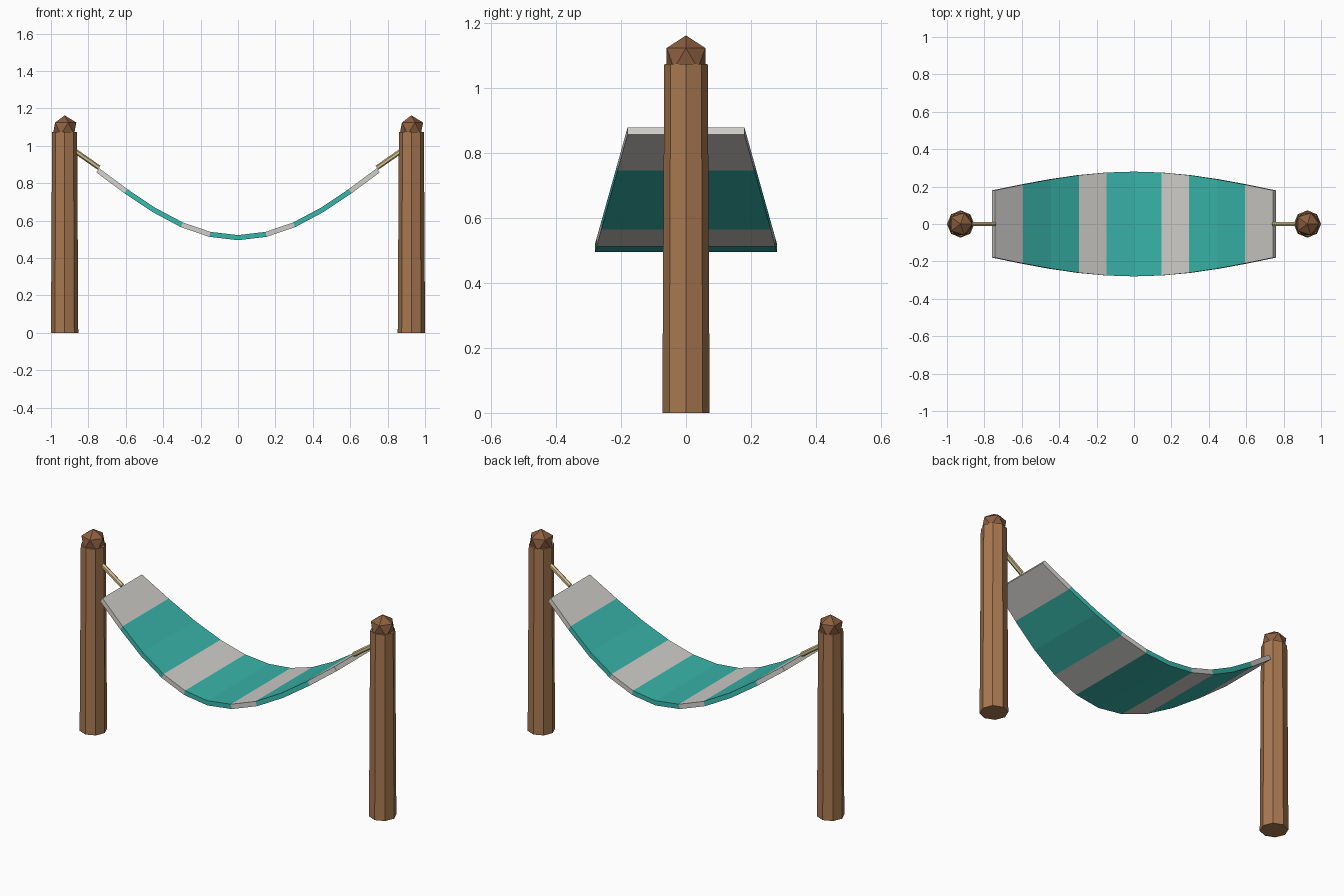
import bpy, bmesh, math
from mathutils import Vector

if "Cube" in bpy.data.objects:
    bpy.data.objects.remove(bpy.data.objects["Cube"])


def material(name, rgb):
    # sRGB 0-255 to linear
    lin = [(c / 255 / 12.92) if c < 10 else ((c / 255 + 0.055) / 1.055) ** 2.4 for c in rgb]
    m = bpy.data.materials.new(name)
    m.diffuse_color = (*lin, 1)
    m.use_nodes = True
    m.node_tree.nodes["Principled BSDF"].inputs["Base Color"].default_value = m.diffuse_color
    return m


wood = material("post wood", (168, 120, 80))
dark_wood = material("cap wood", (140, 95, 64))
rope_mat = material("rope tan", (212, 192, 142))
teal = material("teal cloth", (56, 180, 169))
pale = material("pale cloth", (206, 204, 200))


def finish(name, bm, mats):
    mesh = bpy.data.meshes.new(name)
    bm.normal_update()
    bm.to_mesh(mesh)
    bm.free()
    for m in mats:
        mesh.materials.append(m)
    ob = bpy.data.objects.new(name, mesh)
    bpy.context.collection.objects.link(ob)
    return ob


def cone(name, start, end, r1, r2, sides, mat):
    start, end = Vector(start), Vector(end)
    axis = end - start
    bm = bmesh.new()
    bmesh.ops.create_cone(bm, cap_ends=True, segments=sides, radius1=r1, radius2=r2, depth=axis.length)
    ob = finish(name, bm, [mat])
    ob.location = (start + end) / 2
    if axis.x:
        ob.rotation_euler = axis.to_track_quat('Z', 'Y').to_euler()
    return ob


# Posts, faceted caps and ropes on each side
for side, s in (("left", -1), ("right", 1)):
    x = 0.927 * s
    cone(side + "_post", (x, 0, 0), (x, 0, 1.075), 0.073, 0.067, 8, wood)
    bm = bmesh.new()
    bmesh.ops.create_icosphere(bm, subdivisions=1, radius=0.07)
    cap = finish(side + "_post_cap", bm, [dark_wood])
    cap.location = (x, 0, 1.093)
    cone(side + "_rope", (0.90 * s, 0, 0.992), (0.743 * s, 0, 0.883), 0.013, 0.013, 6, rope_mat)

# Sagging cloth: ten segments, wider and lower in the middle
SEGMENTS, HALF = 10, 0.75
stripes = [1, 0, 0, 1, 0]  # from the end to the middle, 1 = pale
bm = bmesh.new()
rows = []
for i in range(SEGMENTS + 1):
    t = i / SEGMENTS
    sag = math.sin(math.pi * t)
    w = 0.18 + 0.10 * sag
    z = 0.869 - 0.36 * sag
    rows.append([bm.verts.new((-HALF + 2 * HALF * t, y, z)) for y in (-w, w)])
for i in range(SEGMENTS):
    a, b = rows[i], rows[i + 1]
    f = bm.faces.new((a[0], b[0], b[1], a[1]))
    f.material_index = stripes[min(i, SEGMENTS - 1 - i)]
cloth = finish("hammock_cloth", bm, [teal, pale])
thick = cloth.modifiers.new("thickness", 'SOLIDIFY')
thick.thickness = 0.027
thick.offset = 0
thick.use_even_offset = True
